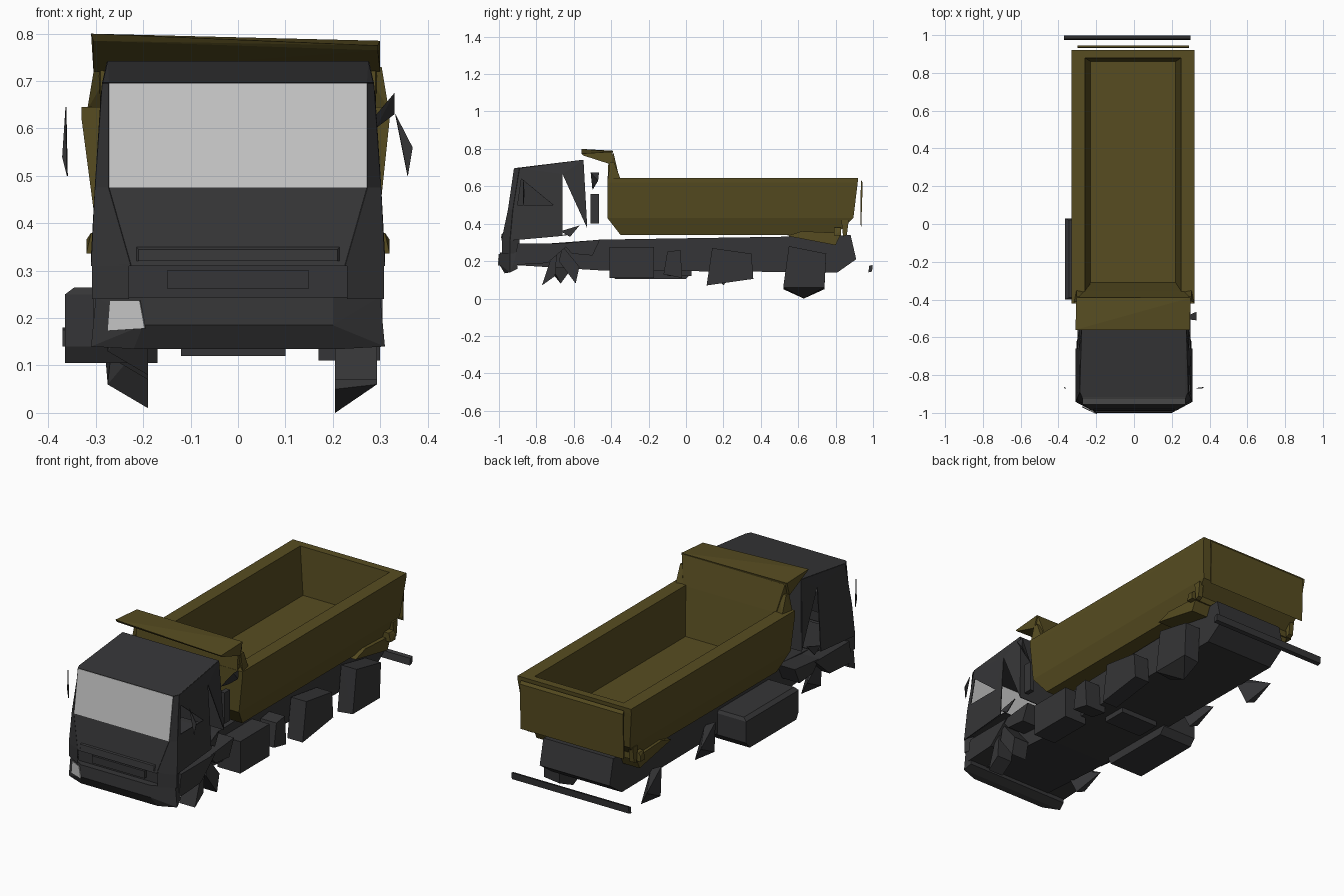
import bpy, bmesh


def material(name, rgb):
    m = bpy.data.materials.new(name)
    m.diffuse_color = (*rgb, 1)
    return m


DARK = material("charcoal", (0.036, 0.036, 0.038))
OLIVE = material("olive", (0.095, 0.073, 0.015))
GLASS = material("pale_grey", (0.57, 0.57, 0.57))


def finish(name, bm, mat):
    bmesh.ops.recalc_face_normals(bm, faces=bm.faces[:])
    me = bpy.data.meshes.new(name)
    bm.to_mesh(me)
    bm.free()
    me.materials.append(mat)
    ob = bpy.data.objects.new(name, me)
    bpy.context.collection.objects.link(ob)
    return ob


def panels(name, faces, mat, thick=0.004):
    """Thin sheet made from polygons given as point lists."""
    bm = bmesh.new()
    for f in faces:
        bm.faces.new([bm.verts.new(p) for p in f])
    bmesh.ops.remove_doubles(bm, verts=bm.verts[:], dist=0.0005)
    ob = finish(name, bm, mat)
    mod = ob.modifiers.new("sheet", "SOLIDIFY")
    mod.thickness = thick
    mod.offset = 0
    return ob


def hull(name, pts, mat):
    bm = bmesh.new()
    for p in pts:
        bm.verts.new(p)
    bmesh.ops.convex_hull(bm, input=bm.verts[:])
    return finish(name, bm, mat)


def prism(name, profile, x0, x1, mat):
    """Side outline (y, z) extruded across x."""
    bm = bmesh.new()
    a = [bm.verts.new((x0, y, z)) for y, z in profile]
    b = [bm.verts.new((x1, y, z)) for y, z in profile]
    n = len(a)
    bm.faces.new(a)
    bm.faces.new(b[::-1])
    for i in range(n):
        j = (i + 1) % n
        bm.faces.new((a[i], b[i], b[j], a[j]))
    return finish(name, bm, mat)


def box(name, x0, x1, y0, y1, z0, z1, mat):
    return prism(name, [(y0, z0), (y1, z0), (y1, z1), (y0, z1)], x0, x1, mat)


def rings(name, levels, mat):
    """Stack of rectangles (x0, x1, y0, y1, z), bridged and capped."""
    bm = bmesh.new()
    rs = [[bm.verts.new(p) for p in ((a, c, z), (b, c, z), (b, d, z), (a, d, z))]
          for a, b, c, d, z in levels]
    for r, s in zip(rs, rs[1:]):
        for i in range(4):
            j = (i + 1) % 4
            bm.faces.new((r[i], r[j], s[j], s[i]))
    bm.faces.new(rs[0])
    bm.faces.new(rs[-1])
    return finish(name, bm, mat)


# Open load bed with thick rim
rings("load_bed", [(-0.275, 0.27, -0.35, 0.80, 0.34),
                   (-0.305, 0.30, -0.42, 0.895, 0.43),
                   (-0.33, 0.32, -0.42, 0.918, 0.62),
                   (-0.33, 0.32, -0.42, 0.92, 0.645),
                   (-0.26, 0.25, -0.37, 0.88, 0.645),
                   (-0.23, 0.22, -0.31, 0.86, 0.405)], OLIVE)
# Flared headboard leaning forward, and cab canopy
hull("headboard", [(s * x, y, z) for s in (-1, 1)
                   for x, y, z in ((0.225, -0.311, 0.41), (0.265, -0.355, 0.64), (0.295, -0.388, 0.78),
                                   (0.29, -0.415, 0.73), (0.29, -0.42, 0.62), (0.22, -0.40, 0.45))], OLIVE)
hull("canopy", [(-0.31, -0.56, 0.80), (0.295, -0.56, 0.775), (-0.305, -0.55, 0.785),
                (0.295, -0.55, 0.765), (-0.305, -0.39, 0.79), (0.30, -0.39, 0.785),
                (-0.305, -0.41, 0.72), (0.30, -0.41, 0.72)], OLIVE)
for s in (-1, 1):
    # Cheeks joining headboard and bed rim
    hull("headboard_cheek", [(s * 0.303, -0.41, 0.73), (s * 0.303, -0.385, 0.73),
                             (s * 0.265, -0.385, 0.73), (s * 0.318, -0.415, 0.64),
                             (s * 0.26, -0.36, 0.64), (s * 0.305, -0.35, 0.64)], OLIVE)
    # Rear hinge wedges
    hull("rear_hinge", [(s * x, y, z) for x in (0.20, 0.295)
                        for y, z in ((0.54, 0.335), (0.80, 0.285), (0.83, 0.35), (0.62, 0.36))], OLIVE)
    hull("hinge_link", [(s * x, y, z) for x in (0.28, 0.305)
                        for y, z in ((0.84, 0.33), (0.83, 0.42), (0.87, 0.42), (0.86, 0.34))], OLIVE)
hull("rear_sill", [(s * x, y, z) for s in (-1, 1)
                   for x, y, z in ((0.32, 0.79, 0.336), (0.32, 0.83, 0.336), (0.32, 0.83, 0.365),
                                   (0.31, 0.79, 0.38), (0.31, 0.83, 0.38))], OLIVE)
# Tailgate
prism("tailgate", [(0.932, 0.40), (0.937, 0.385), (0.945, 0.62), (0.935, 0.635)], -0.30, 0.29, OLIVE)

# Chassis and rear guard bar
prism("chassis", [(-0.93, 0.18), (-0.93, 0.28), (-0.45, 0.315), (0.80, 0.335), (0.88, 0.34),
                  (0.91, 0.21), (0.81, 0.14), (-0.45, 0.15)], -0.20, 0.20, DARK)
prism("rear_guard", [(0.975, 0.14), (0.995, 0.145), (0.998, 0.18), (0.98, 0.175)], -0.37, 0.30, DARK)
# Side tanks and boxes
rings("left_tank", [(-0.365, -0.17, -0.38, 0.0, 0.105), (-0.365, -0.17, -0.40, 0.03, 0.14),
                    (-0.365, -0.17, -0.40, 0.03, 0.25), (-0.345, -0.17, -0.39, 0.02, 0.265)], DARK)
box("right_tank", 0.17, 0.30, -0.41, -0.17, 0.11, 0.275, DARK)
hull("right_box", [(x, y, z) for x in (0.17, 0.29)
                   for y, z in ((-0.12, 0.13), (-0.10, 0.25), (-0.03, 0.26), (-0.02, 0.11))], DARK)
box("centre_box", -0.12, 0.10, -0.10, 0.03, 0.12, 0.16, DARK)

# Cab shell, mirrored on x, with an open window in the right side
roof, sides, corners = [], [], []
levels = [(0.225, -0.985, 0.308, -0.94, 0.31), (0.272, -0.95, 0.30, -0.925, 0.475),
          (0.272, -0.918, 0.285, -0.89, 0.695)]
edge = [(0.308, -0.66, 0.335), (0.30, -0.66, 0.48), (0.288, -0.66, 0.665)]
rear_top, rear_low = (0.275, -0.55, 0.74), (0.29, -0.53, 0.38)


def m(p, s):
    return (p[0] * s, p[1], p[2])


F = [(a, b, z) for a, b, c, d, z in levels]
C = [(c, d, z) for a, b, c, d, z in levels]
window = [(0.289, -0.88, 0.64), (0.298, -0.71, 0.50), (0.298, -0.90, 0.50)]
for s in (-1, 1):
    for i in (0, 1):
        corners.append([m(p, s) for p in (F[i], C[i], C[i + 1], F[i + 1])])
        if s > 0 and i == 1:
            a, b, c = window
            sides += [[C[1], edge[1], b, c], [edge[1], edge[2], b],
                      [edge[2], C[2], a, b], [C[2], C[1], c, a]]
        else:
            sides.append([m(p, s) for p in (C[i], edge[i], edge[i + 1], C[i + 1])])
    sides.append([m(p, s) for p in (C[2], edge[2], rear_top)])
    sides.append([m(p, s) for p in (edge[2], rear_low, rear_top)])
    roof.append([m(p, s) for p in (F[2], C[2], rear_top)])
roof.append([m(F[2], -1), F[2], rear_top, m(rear_top, -1)])
panels("cab_roof", roof, DARK)
panels("cab_side", sides, DARK)
panels("cab_corner", corners, DARK)
panels("cab_nose", [[m(F[0], -1), F[0], F[1], m(F[1], -1)]], DARK)
panels("cab_back", [[m(rear_low, -1), rear_low, rear_top, m(rear_top, -1)]], DARK)
panels("cab_floor", [[(-0.30, -0.93, 0.32), (0.30, -0.93, 0.32), (0.30, -0.64, 0.34), (-0.30, -0.64, 0.34)]], DARK)
panels("windshield", [[m(F[1], -1), F[1], F[2], m(F[2], -1)]], GLASS)

# Grille and bumper
box("grille", -0.24, 0.24, -0.96, -0.90, 0.23, 0.315, DARK)
hull("grille_lip", [(x * s, y, z) for s in (-1, 1)
                    for x, y, z in ((0.21, -0.99, 0.32), (0.21, -0.985, 0.345),
                                    (0.24, -0.95, 0.32), (0.23, -0.95, 0.37))], DARK)
box("grille_bar", -0.15, 0.15, -0.98, -0.955, 0.262, 0.30, DARK)
hull("bumper", [(x * s, y, z) for s in (-1, 1)
                for x, y, z in ((0.20, -1.0, 0.185), (0.20, -0.995, 0.245), (0.22, -0.97, 0.135),
                                (0.31, -0.94, 0.14), (0.30, -0.94, 0.245),
                                (0.30, -0.90, 0.16), (0.30, -0.90, 0.245))], DARK)
panels("headlight", [[(-0.275, -0.968, 0.173), (-0.196, -1.004, 0.178),
                      (-0.207, -1.001, 0.237), (-0.27, -0.968, 0.237)]], GLASS)

for s in (-1, 1):
    # Bumper end posts and front mudguards
    hull("bumper_post", [(s * x, y, z) for x, y in ((0.23, -0.985), (0.308, -0.94), (0.29, -0.89))
                         for z in (0.24, 0.315)], DARK)
    hull("mudguard", [(s * x, y, z) for x in (0.19, 0.305)
                      for y, z in ((-0.92, 0.18), (-0.90, 0.295), (-0.62, 0.295), (-0.74, 0.19))], DARK)
    hull("mudguard_tail", [(s * x, y, z) for x in (0.19, 0.30)
                           for y, z in ((-0.66, 0.295), (-0.46, 0.315), (-0.50, 0.23), (-0.61, 0.24))], DARK)
    panels("cab_step", [[(s * 0.30, -0.67, 0.36), (s * 0.29, -0.57, 0.39), (s * 0.30, -0.62, 0.33)]], DARK)
    # Mirrors
    panels("mirror", [[(s * 0.332, -0.87, 0.63), (s * 0.368, -0.865, 0.56),
                       (s * 0.358, -0.87, 0.50)]] if s > 0 else
           [[(-0.363, -0.87, 0.645), (-0.37, -0.865, 0.54), (-0.36, -0.87, 0.50)]], DARK)

# Exhaust stack behind the cab
hull("exhaust_top", [(0.25, -0.50, 0.58), (0.33, -0.51, 0.675), (0.33, -0.465, 0.675),
                     (0.33, -0.47, 0.63), (0.29, -0.49, 0.60)], DARK)
box("exhaust_pipe", 0.255, 0.28, -0.51, -0.465, 0.40, 0.56, DARK)

# Faceted right wheels: outline (y, z), lifted on the outer face
for name, pts in (("front_wheel", [(-0.77, 0.07), (-0.72, 0.22), (-0.69, 0.24), (-0.70, 0.12)]),
                  ("front_wheel_rear_half", [(-0.68, 0.20), (-0.66, 0.28), (-0.57, 0.17), (-0.59, 0.08)]),
                  ("middle_wheel", [(0.11, 0.07), (0.14, 0.27), (0.35, 0.24), (0.36, 0.105)]),
                  ("rear_wheel", [(0.52, 0.05), (0.55, 0.28), (0.75, 0.24), (0.74, 0.05), (0.63, 0.0)])):
    hull(name, [(0.205, y, z) for y, z in pts] + [(0.293, y, max(z, 0.06)) for y, z in pts], DARK)
# Left wheels, slimmer wedges
for name, y, z in (("left_front_wheel", -0.67, 0.08), ("left_middle_wheel", 0.20, 0.07),
                   ("left_rear_wheel", 0.64, 0.01)):
    hull(name, [(-0.19, y, z), (-0.275, y - 0.04, z + 0.05), (-0.28, y + 0.08, z + 0.11),
                (-0.19, y - 0.08, z + 0.15), (-0.26, y - 0.07, z + 0.19)], DARK)
